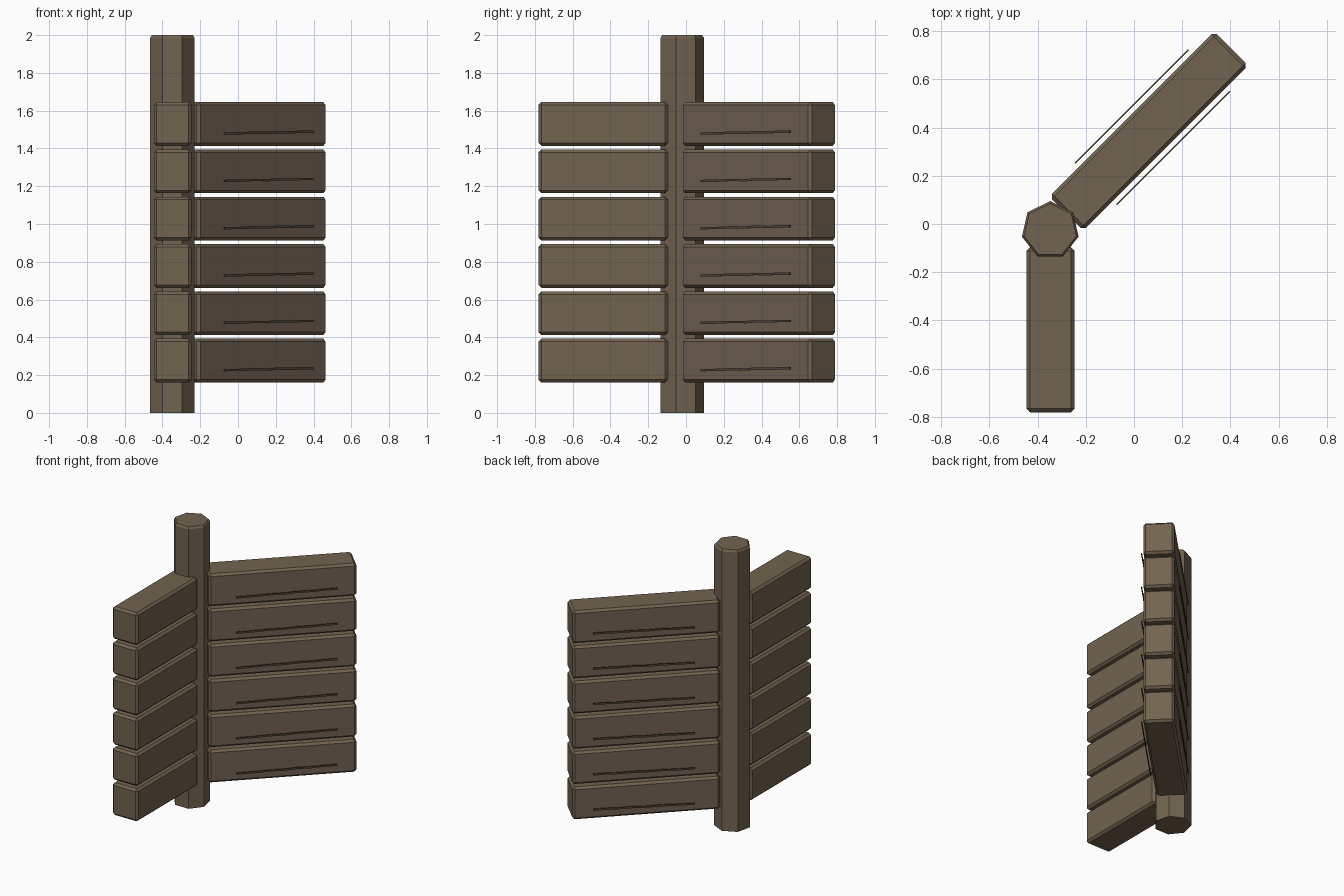
import bpy, bmesh, math
from mathutils import Matrix, Vector

if "Cube" in bpy.data.objects:
    bpy.data.objects.remove(bpy.data.objects["Cube"])


def material(name, rgb):
    m = bpy.data.materials.new(name)
    m.diffuse_color = (*rgb, 1)
    m.use_nodes = True
    m.node_tree.nodes["Principled BSDF"].inputs["Base Color"].default_value = m.diffuse_color
    return m


WOOD = material("weathered_wood", (0.168, 0.126, 0.080))
WARM = material("warm_wood", (0.172, 0.123, 0.086))
CRACK = material("crack_brown", (0.085, 0.062, 0.043))


def finish(bm, name, mats, matrix=Matrix(), rule=None):
    bmesh.ops.recalc_face_normals(bm, faces=bm.faces)
    bm.normal_update()
    if rule:
        for f in bm.faces:
            f.material_index = int(rule(f))
    me = bpy.data.meshes.new(name)
    bm.to_mesh(me)
    bm.free()
    for mat in mats:
        me.materials.append(mat)
    ob = bpy.data.objects.new(name, me)
    ob.matrix_world = matrix
    bpy.context.collection.objects.link(ob)
    return ob


def plank(name, size, matrix, rule=None):
    # chamfered box
    bm = bmesh.new()
    bmesh.ops.create_cube(bm, size=1)
    bmesh.ops.scale(bm, vec=size, verts=bm.verts)
    bmesh.ops.bevel(bm, geom=list(bm.edges), offset=0.015, segments=1, affect='EDGES')
    finish(bm, name, [WOOD, WARM], matrix, rule)


def crack(name, side, matrix):
    # thin, slightly stepped strip standing just off the plank face
    path = [(-0.333, -0.006), (-0.2, -0.004), (-0.12, -0.001), (0.0, -0.002),
            (0.06, 0.002), (0.18, 0.001), (0.24, 0.004), (0.333, 0.004)]
    bm = bmesh.new()
    rings = []
    for x, z in path:
        rings.append([bm.verts.new((x + 0.022, side * 0.122 + dy, z + dz))
                      for dy, dz in ((-0.003, -0.006), (0.003, -0.006),
                                     (0.003, 0.006), (-0.003, 0.006))])
    for a, b in zip(rings, rings[1:]):
        for i in range(4):
            j = (i + 1) % 4
            bm.faces.new((a[i], a[j], b[j], b[i]))
    bm.faces.new(rings[0])
    bm.faces.new(rings[-1])
    finish(bm, name, [CRACK], matrix)


# seven-sided post with a small chamfer around the top
bm = bmesh.new()
bmesh.ops.create_cone(bm, cap_ends=True, segments=7, radius1=0.1205, radius2=0.1205, depth=2)
first = bm.verts[:][0].co
bmesh.ops.rotate(bm, verts=bm.verts, matrix=Matrix.Rotation(
    math.pi / 2 - math.atan2(first.y, first.x), 3, 'Z'))
top = [e for e in bm.edges if all(v.co.z > 0.9 for v in e.verts)]
bmesh.ops.bevel(bm, geom=top, offset=0.014, segments=1, affect='EDGES')
for v in bm.verts:
    if v.co.z > 0.999:
        v.co.x *= 1.06
        v.co.y *= 1.06
finish(bm, "post", [WOOD], Matrix.Translation((-0.3475, -0.026, 1)))

# two stacks of planks, one straight and one at 45 degrees
for i in range(6):
    z = 0.277 + 0.2505 * i
    plank(f"straight_plank_{i + 1}", Vector((0.2, 0.685, 0.231)),
          Matrix.Translation((-0.346, -0.4385, z)))
    m = Matrix.Translation((0.061, 0.386, z)) @ Matrix.Rotation(math.pi / 4, 4, 'Z')
    # the broad sides of the angled planks are a touch warmer
    plank(f"angled_plank_{i + 1}", Vector((0.967, 0.2, 0.231)), m,
          lambda f: abs(f.normal.y) > 0.9)
    mc = Matrix.Translation((0, 0, -0.045)) @ m
    crack(f"front_crack_{i + 1}", -1, mc)
    crack(f"back_crack_{i + 1}", 1, mc)
